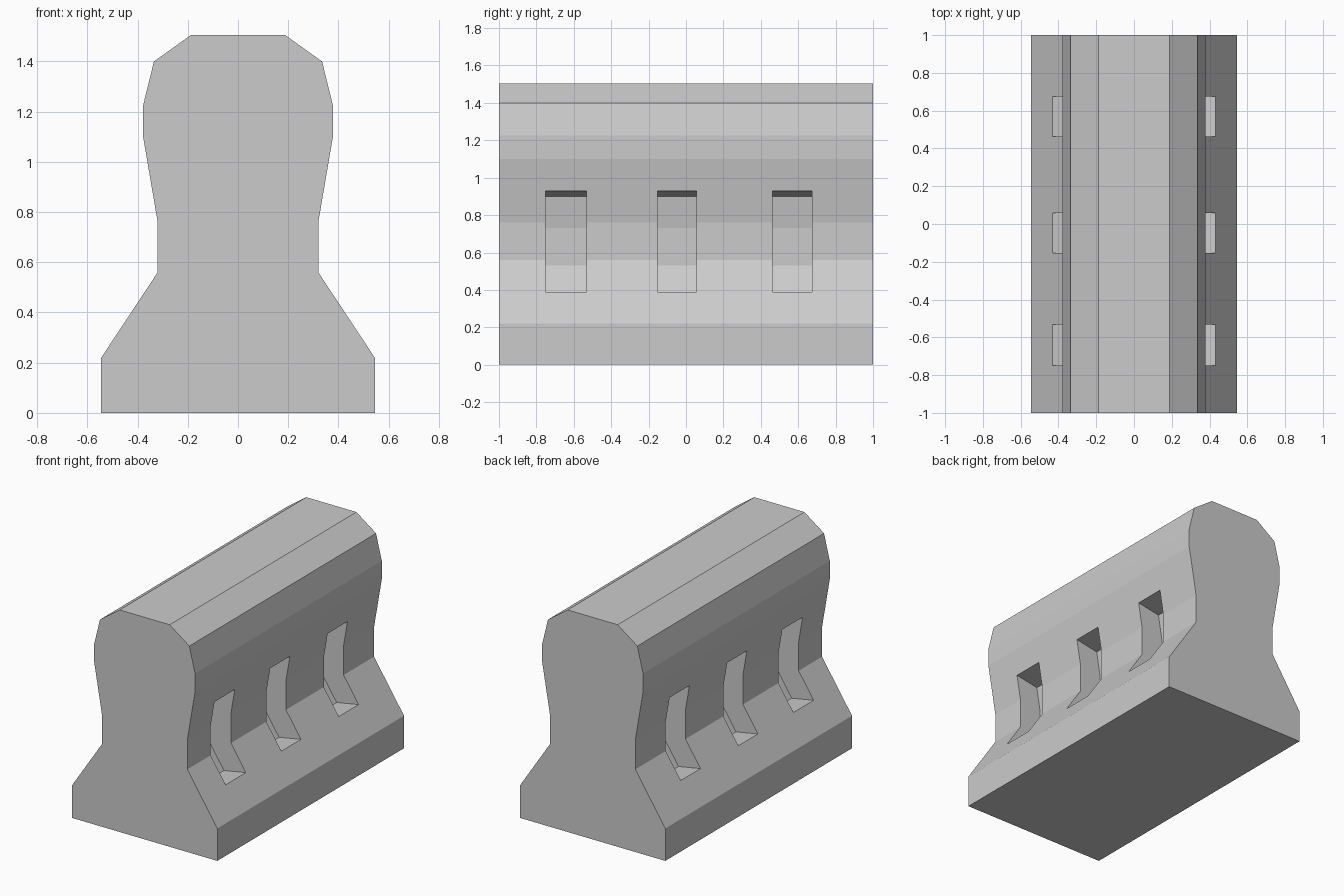
import bpy, bmesh

if "Cube" in bpy.data.objects:
    bpy.data.objects.remove(bpy.data.objects["Cube"])

# Right half of the barrier cross-section (x, z), bottom to top
HALF = [(0.545, 0), (0.545, 0.22), (0.32, 0.56), (0.32, 0.76),
        (0.378, 1.10), (0.378, 1.225), (0.335, 1.40), (0.188, 1.505)]
# Part of that outline covered by a recess, and the recess direction
PATCH = [(0.433, 0.39), (0.32, 0.56), (0.32, 0.76), (0.348, 0.93)]
DEPTH_X, DEPTH_Z = 0.165, 0.03
RECESS_SPANS = [(-0.75, -0.533), (-0.153, 0.057), (0.462, 0.674)]


def extrude_profile(bm, points, y0, y1):
    """Extrude an (x, z) outline along y into a closed solid."""
    face = bm.faces.new([bm.verts.new((x, y0, z)) for x, z in points])
    new = bmesh.ops.extrude_face_region(bm, geom=[face])["geom"]
    verts = [v for v in new if isinstance(v, bmesh.types.BMVert)]
    bmesh.ops.translate(bm, verts=verts, vec=(0, y1 - y0, 0))


def make_object(name, bm):
    bmesh.ops.recalc_face_normals(bm, faces=bm.faces)
    mesh = bpy.data.meshes.new(name)
    bm.to_mesh(mesh)
    bm.free()
    obj = bpy.data.objects.new(name, mesh)
    bpy.context.collection.objects.link(obj)
    return obj


# Barrier body
bm = bmesh.new()
extrude_profile(bm, HALF + [(-x, z) for x, z in reversed(HALF)], -1, 1)
barrier = make_object("barrier_body", bm)

# Recess cutters: outline patch pushed inward and outward, on both sides
inner = [(x - DEPTH_X, z - DEPTH_Z) for x, z in PATCH]
outer = [(x + DEPTH_X, z + DEPTH_Z) for x, z in reversed(PATCH)]
bm = bmesh.new()
for side in (1, -1):
    for y0, y1 in RECESS_SPANS:
        extrude_profile(bm, [(side * x, z) for x, z in inner + outer], y0, y1)
cutter = make_object("recess_cutter", bm)
cutter.hide_render = True

# Cut the recesses, then drop the helper
cut = barrier.modifiers.new("recesses", "BOOLEAN")
cut.operation = "DIFFERENCE"
cut.solver = "EXACT"
cut.object = cutter
bpy.context.view_layer.objects.active = barrier
bpy.ops.object.modifier_apply(modifier=cut.name)
bpy.data.objects.remove(cutter, do_unlink=True)
